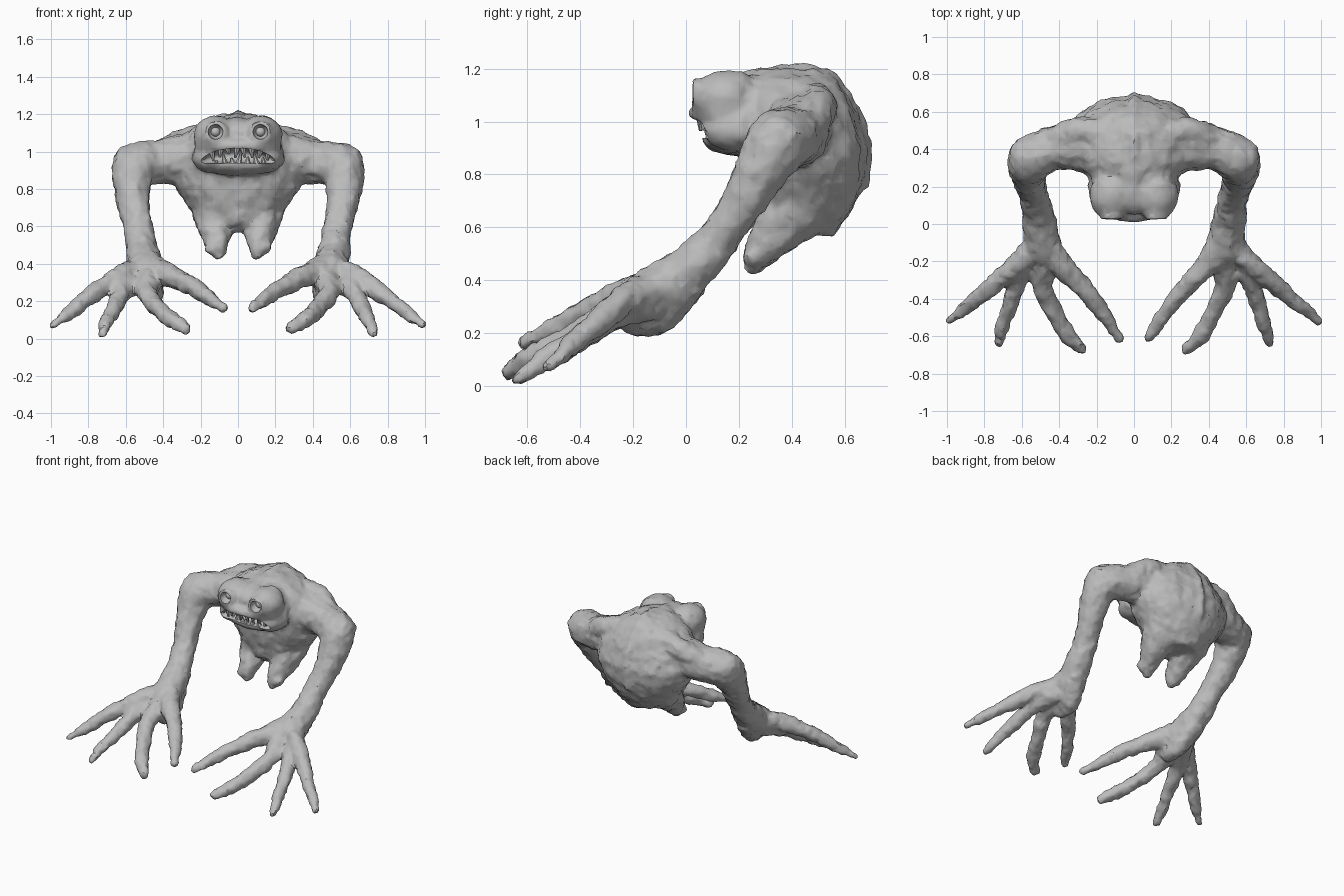
import bpy, bmesh, math, random
from mathutils import Matrix, Vector, noise

random.seed(4)
if "Cube" in bpy.data.objects:
    bpy.data.objects.remove(bpy.data.objects["Cube"])

grey = bpy.data.materials.new("grey_skin")
grey.use_nodes = True
TONE = (0.5, 0.5, 0.5, 1)
grey.diffuse_color = TONE
grey.node_tree.nodes["Principled BSDF"].inputs["Base Color"].default_value = TONE


def blob(bm, centre, radii, detail=3):
    made = bmesh.ops.create_icosphere(bm, subdivisions=detail, radius=1,
                                      matrix=Matrix.Translation(centre) @ Matrix.Diagonal((*radii, 1)))
    return made["verts"]


def pair(bm, centre, radii):
    x, y, z = centre
    for side in (1, -1):
        blob(bm, (side * x, y, z), radii)


def limb(bm, points, side=1, steps=12):
    """Chain of overlapping balls along a smooth path of (x, y, z, radius)."""
    p = [Vector(q) for q in points]
    p = [2 * p[0] - p[1]] + p + [2 * p[-1] - p[-2]]
    for a, b, c, d in zip(p, p[1:], p[2:], p[3:]):
        for i in range(steps + 1):
            t = i / steps
            q = 0.5 * (2 * b + (c - a) * t + (2 * a - 5 * b + 4 * c - d) * t ** 2
                       + (3 * b - a - 3 * c + d) * t ** 3)
            r = b[3] + (c[3] - b[3]) * t
            blob(bm, (side * q[0], q[1], q[2]), (r, r, r), 2)


def loft(bm, sections, sides=24):
    """Stack of horizontal ellipses (z, front, back, half width)."""
    rings = []
    for z, front, back, half in sections:
        ring = []
        for i in range(sides):
            a = math.tau * i / sides
            ring.append(bm.verts.new((half * math.cos(a),
                        (front + back) / 2 + (back - front) / 2 * math.sin(a), z)))
        rings.append(ring)
    for lo, hi in zip(rings, rings[1:]):
        for i in range(sides):
            j = (i + 1) % sides
            bm.faces.new((lo[i], lo[j], hi[j], hi[i]))
    bm.faces.new(rings[0][::-1])
    bm.faces.new(rings[-1])


def make(name, bm):
    bmesh.ops.recalc_face_normals(bm, faces=bm.faces)
    mesh = bpy.data.meshes.new(name)
    bm.to_mesh(mesh)
    bm.free()
    obj = bpy.data.objects.new(name, mesh)
    bpy.context.collection.objects.link(obj)
    mesh.materials.append(grey)
    return obj


def bake(obj):
    """Replace the mesh by its modified result."""
    graph = bpy.context.evaluated_depsgraph_get()
    mesh = bpy.data.meshes.new_from_object(obj.evaluated_get(graph))
    obj.modifiers.clear()
    obj.data = mesh


skin = bmesh.new()

# Torso
loft(skin, [(0.57, 0.32, 0.56, 0.12), (0.62, 0.26, 0.60, 0.19), (0.7, 0.24, 0.65, 0.26),
            (0.8, 0.22, 0.68, 0.335), (0.9, 0.2, 0.69, 0.365), (1.0, 0.19, 0.66, 0.35),
            (1.1, 0.19, 0.62, 0.27), (1.16, 0.2, 0.58, 0.18), (1.2, 0.26, 0.52, 0.08)])
# Spine ridge
limb(skin, [(0, 0.22, 1.16, 0.03), (0, 0.4, 1.19, 0.035), (0, 0.54, 1.16, 0.035),
            (0, 0.63, 1.04, 0.03), (0, 0.67, 0.9, 0.035), (0, 0.66, 0.77, 0.035)])

# Head, brow lobes, cheeks and jaws
blob(skin, (0, 0.25, 1.03), (0.235, 0.2, 0.155))
pair(skin, (0.12, 0.155, 1.085), (0.118, 0.135, 0.108))
blob(skin, (0, 0.2, 1.1), (0.12, 0.15, 0.085))
pair(skin, (0.15, 0.19, 0.97), (0.095, 0.13, 0.085))
blob(skin, (0, 0.14, 1.03), (0.235, 0.13, 0.055))
blob(skin, (0, 0.2, 0.935), (0.225, 0.14, 0.065))

fingers = [
    [(0.5, -0.1, 0.37, 0.075), (0.63, -0.22, 0.33, 0.06), (0.77, -0.34, 0.24, 0.05),
     (0.88, -0.43, 0.155, 0.04), (0.985, -0.515, 0.075, 0.024)],
    [(0.53, -0.14, 0.32, 0.075), (0.61, -0.28, 0.26, 0.055), (0.66, -0.42, 0.17, 0.046),
     (0.7, -0.54, 0.095, 0.04), (0.725, -0.635, 0.03, 0.027)],
    [(0.47, -0.16, 0.33, 0.085), (0.49, -0.32, 0.25, 0.055), (0.42, -0.48, 0.155, 0.05),
     (0.36, -0.59, 0.1, 0.045), (0.28, -0.67, 0.055, 0.032)],
    [(0.46, -0.13, 0.37, 0.08), (0.36, -0.25, 0.335, 0.06), (0.24, -0.38, 0.275, 0.05),
     (0.15, -0.5, 0.215, 0.042), (0.08, -0.61, 0.165, 0.027)],
]
for side in (1, -1):
    # Shoulder blade sloping from the back into the arm
    limb(skin, [(0.14, 0.48, 1.09, 0.07), (0.29, 0.5, 1.05, 0.075), (0.4, 0.45, 0.99, 0.08)], side)
    # Arm from shoulder to palm
    limb(skin, [(0.22, 0.42, 0.97, 0.15), (0.42, 0.41, 0.945, 0.12), (0.55, 0.345, 0.915, 0.125),
                (0.565, 0.265, 0.78, 0.095), (0.535, 0.16, 0.61, 0.077), (0.51, 0.03, 0.455, 0.09),
                (0.49, -0.12, 0.355, 0.105)], side)
    # Outer corner of the elbow
    blob(skin, (side * 0.585, 0.36, 0.945), (0.085, 0.1, 0.085))
    for finger in fingers:
        limb(skin, finger, side, 8)
    # Heel of the hand
    limb(skin, [(0.5, 0.0, 0.39, 0.08), (0.46, -0.1, 0.27, 0.07), (0.45, -0.2, 0.23, 0.04)], side)
    # Hanging stump
    limb(skin, [(0.12, 0.42, 0.68, 0.13), (0.12, 0.33, 0.57, 0.085),
                (0.11, 0.27, 0.49, 0.055), (0.1, 0.245, 0.445, 0.028)], side)
    blob(skin, (side * 0.145, 0.25, 0.49), (0.03, 0.03, 0.035))
    # Eye socket rim
    for i in range(20):
        a = math.tau * i / 20
        blob(skin, (side * 0.12 + 0.05 * math.cos(a), 0.036, 1.105 + 0.05 * math.sin(a)),
             (0.016, 0.016, 0.016), 1)

body = make("body", skin)
remesh = body.modifiers.new("merge", "REMESH")
remesh.mode = "VOXEL"
remesh.voxel_size = 0.013
soften = body.modifiers.new("soften", "SMOOTH")
soften.iterations = 3
bake(body)

# Lumpy, wrinkled skin
normals = [v.normal.copy() for v in body.data.vertices]
for v, n in zip(body.data.vertices, normals):
    rough = 0.4 if v.co.y < 0.2 and v.co.z > 0.85 else 1
    v.co += n * rough * (0.009 * noise.noise(v.co * 12) + 0.008 * noise.noise(v.co * 32))

# Carve the eye sockets and the drooping open mouth
holes = bmesh.new()
pair(holes, (0.12, 0.025, 1.105), (0.04, 0.06, 0.04))
for v in blob(holes, (0, 0.06, 0.98), (0.205, 0.11, 0.042)):
    v.co.z -= 0.8 * v.co.x ** 2
cutter = make("carving_tool", holes)
cutter.hide_render = True
carve = body.modifiers.new("carve", "BOOLEAN")
carve.operation = "DIFFERENCE"
carve.object = cutter
carve.solver = "EXACT"
facet = body.modifiers.new("facet", "DECIMATE")
facet.ratio = 0.3
bake(body)
bpy.data.objects.remove(cutter)

# Eyeballs
eyes = bmesh.new()
pair(eyes, (0.12, 0.078, 1.105), (0.026, 0.026, 0.026))
eyeballs = make("eyeballs", eyes)

# Uneven rows of teeth along the curved lips
rows = bmesh.new()
for i in range(9):
    x = (i - 4) * 0.042
    for up in (1, -1):
        length = random.uniform(0.03, 0.065)
        y = 0.055 + 1.5 * x * x + (0.035 if up > 0 else 0)
        z = 0.978 - 0.8 * x * x - up * (0.045 - length / 2)
        bmesh.ops.create_cone(
            rows, cap_ends=True, segments=7, radius1=0.019, radius2=0.006, depth=length,
            matrix=Matrix.Translation((x + 0.01 * up, y, z))
            @ Matrix.Rotation(0 if up > 0 else math.pi, 4, "X")
            @ Matrix.Rotation(random.uniform(-0.3, 0.3), 4, "Y"))
teeth = make("teeth", rows)

bpy.ops.object.select_all(action="DESELECT")
for obj in (body, eyeballs, teeth):
    obj.select_set(True)
bpy.context.view_layer.objects.active = body
bpy.ops.object.shade_smooth_by_angle(angle=math.radians(35))
